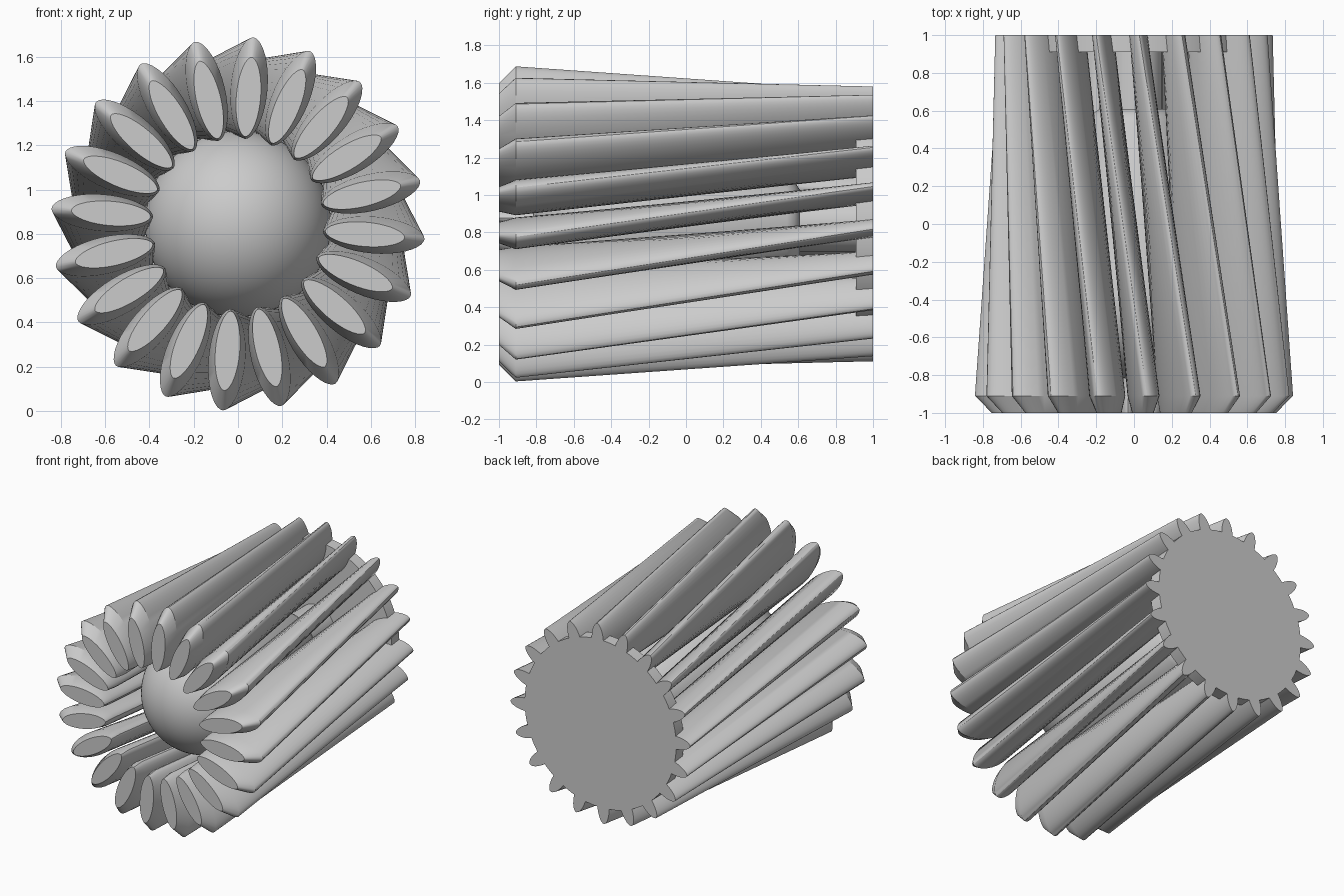
import bpy, bmesh, math

if "Cube" in bpy.data.objects:
    bpy.data.objects.remove(bpy.data.objects["Cube"])

CZ = 0.845          # height of the long axis
BLADES = 20


def make_object(name, bm, angle):
    bmesh.ops.recalc_face_normals(bm, faces=bm.faces)
    me = bpy.data.meshes.new(name)
    bm.to_mesh(me)
    bm.free()
    ob = bpy.data.objects.new(name, me)
    bpy.context.collection.objects.link(ob)
    bpy.ops.object.select_all(action='DESELECT')
    ob.select_set(True)
    bpy.context.view_layer.objects.active = ob
    bpy.ops.object.shade_smooth_by_angle(angle=math.radians(angle))
    return ob


def loft(bm, rings):
    """Skin a list of point rings and cap both ends."""
    loops = [[bm.verts.new(p) for p in r] for r in rings]
    n = len(loops[0])
    for a, b in zip(loops, loops[1:]):
        for i in range(n):
            j = (i + 1) % n
            bm.faces.new((a[i], a[j], b[j], b[i]))
    bm.faces.new(loops[0])
    bm.faces.new(loops[-1])


def blade_ring(y, t, r_in, r_out, half_w, n=36):
    """Radial ellipse at angle t (clockwise from up, seen from the front)."""
    pts = []
    c, a = (r_in + r_out) / 2, (r_out - r_in) / 2
    for i in range(n):
        u = 2 * math.pi * i / n
        r = c + a * math.cos(u)
        s = math.sin(u)
        w = half_w * math.copysign(abs(s) ** 1.1, s)
        pts.append((r * math.sin(t) + w * math.cos(t), y,
                    CZ + r * math.cos(t) - w * math.sin(t)))
    return pts


def lathe(name, profile, angle, n=64):
    """Turn (radius, y) points about the long axis."""
    bm = bmesh.new()
    loft(bm, [[(r * math.cos(2 * math.pi * i / n), y,
                CZ + r * math.sin(2 * math.pi * i / n)) for i in range(n)]
              for r, y in profile])
    return make_object(name, bm, angle)


# Slanted blades: bevelled front tip, slimmer and rotated at the back
twist = math.radians(20.5)
for k in range(BLADES):
    t = math.radians(4.7 + 360 / BLADES * k)
    bm = bmesh.new()
    loft(bm, [blade_ring(-1.0, t, 0.395, 0.755, 0.055),
              blade_ring(-0.91, t, 0.385, 0.845, 0.083),
              blade_ring(1.0, t - twist, 0.475, 0.735, 0.048)])
    make_object("blade_%02d" % (k + 1), bm, 30)

# Round-nosed core that narrows toward the back
nose = [(0.42 * math.sin(math.radians(a)), -0.40 - 0.42 * math.cos(math.radians(a)))
        for a in range(2, 97, 4)]
lathe("core", nose + [(0.25, 0.54), (0.225, 0.58), (0.18, 0.61)], 40)

# Shaft joining core and back plate
lathe("shaft", [(0.15, 0.58), (0.15, 0.95)], 30)

# Back plate
lathe("back_plate", [(0.62, 0.91), (0.62, 1.0)], 30)
